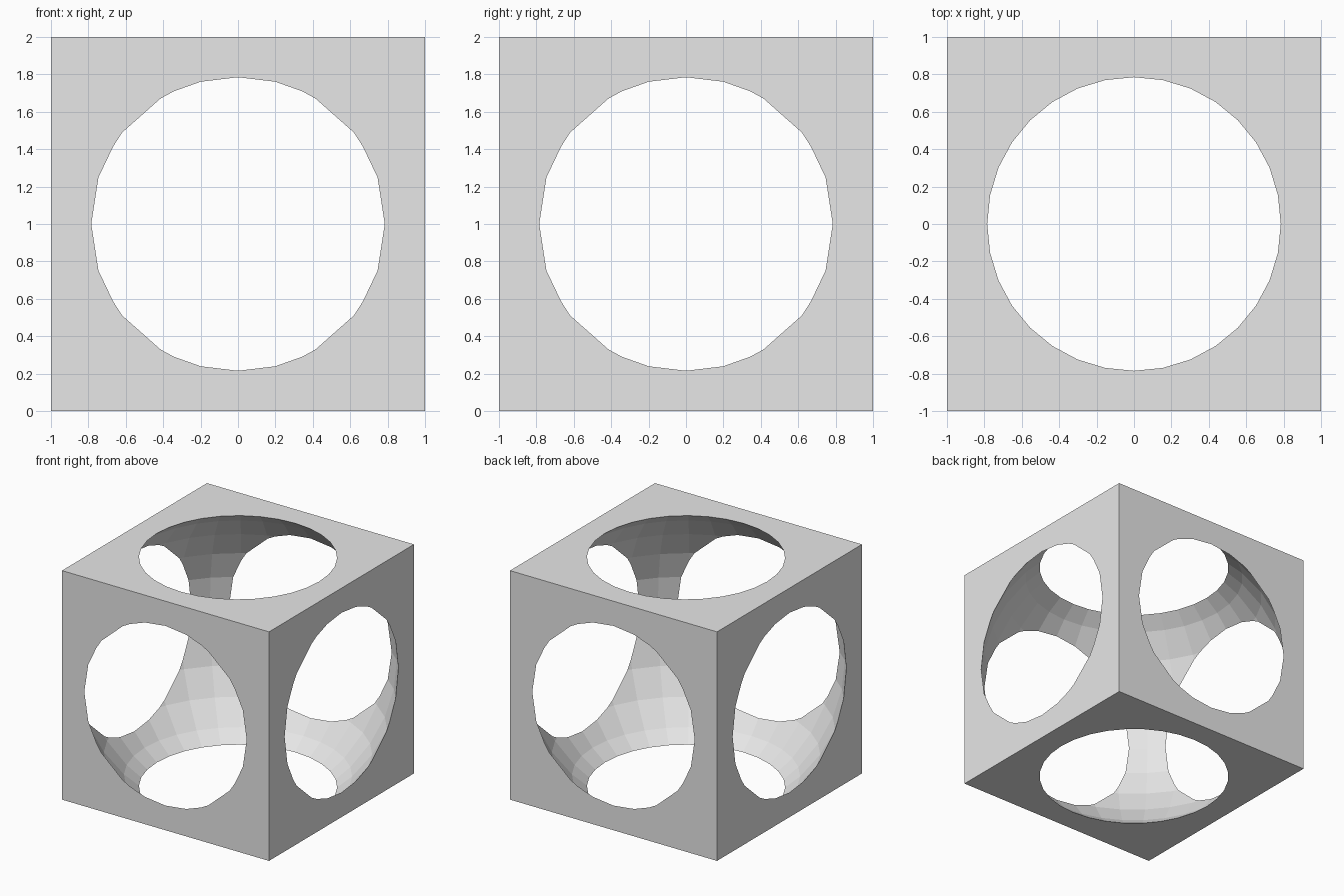
import bpy

default = bpy.data.objects.get("Cube")
if default:
    bpy.data.objects.remove(default, do_unlink=True)

# Plain grey material
grey = bpy.data.materials.new("light grey")
grey.use_nodes = True
color = (0.8, 0.8, 0.8, 1)
grey.diffuse_color = color
grey.node_tree.nodes["Principled BSDF"].inputs["Base Color"].default_value = color

# Solid block
bpy.ops.mesh.primitive_cube_add(size=2, location=(0, 0, 1))
frame = bpy.context.object
frame.name = "hollow_cube_frame"
frame.data.materials.append(grey)

# Faceted sphere that opens all six sides
bpy.ops.mesh.primitive_uv_sphere_add(segments=32, ring_count=16, radius=1.277, location=(0, 0, 1))
cutter = bpy.context.object
cutter.name = "sphere_cutter"
cutter.hide_render = True
cutter.data.materials.append(grey)

# Carve the hollow, then discard the cutter
carve = frame.modifiers.new("spherical_hollow", 'BOOLEAN')
carve.operation = 'DIFFERENCE'
carve.solver = 'EXACT'
carve.object = cutter
bpy.context.view_layer.objects.active = frame
bpy.ops.object.modifier_apply(modifier=carve.name)
bpy.data.objects.remove(cutter, do_unlink=True)
frame.data.shade_flat()
